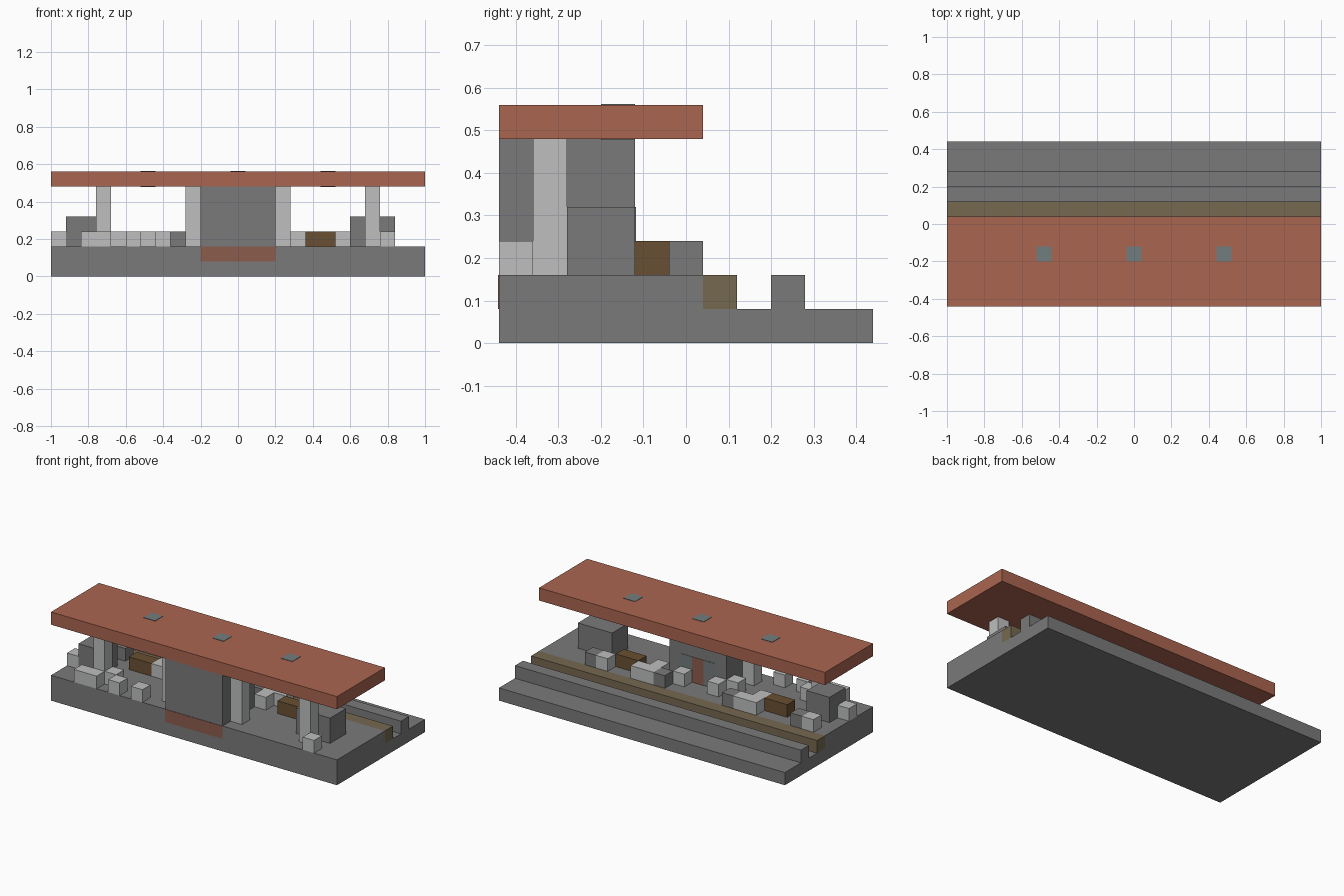
import bpy
import bmesh
from mathutils import Vector

cube = bpy.data.objects.get("Cube")
if cube:
    bpy.data.objects.remove(cube, do_unlink=True)

UNIT = 0.08
ORIGIN = Vector((-1.0, -0.44, 0.0))


def material(name, rgb):
    mat = bpy.data.materials.new(name)
    mat.use_nodes = True
    color = (*rgb, 1.0)
    mat.diffuse_color = color
    mat.node_tree.nodes["Principled BSDF"].inputs["Base Color"].default_value = color
    return mat


STONE = material("stone grey", (0.195, 0.195, 0.195))
PALE = material("pale grey", (0.51, 0.52, 0.515))
TILE = material("terracotta", (0.402, 0.13, 0.078))
EDGE = material("olive edge", (0.18, 0.138, 0.08))
WOOD = material("brown wood", (0.141, 0.08, 0.032))
DOOR = material("dull red", (0.262, 0.107, 0.076))
GLASS = material("blue grey glass", (0.171, 0.205, 0.21))


def finish(name, bm, mat):
    bmesh.ops.recalc_face_normals(bm, faces=bm.faces)
    mesh = bpy.data.meshes.new(name)
    bm.to_mesh(mesh)
    bm.free()
    mesh.materials.append(mat)
    obj = bpy.data.objects.new(name, mesh)
    bpy.context.collection.objects.link(obj)
    return obj


def block(name, mat, start, size=(1, 1, 1)):
    """Box given by its low corner and size in grid cells."""
    bm = bmesh.new()
    bmesh.ops.create_cube(bm, size=1)
    low, size = Vector(start), Vector(size)
    for v in bm.verts:
        v.co = ORIGIN + UNIT * (low + size * 0.5 + v.co * size)
    return finish(name, bm, mat)


# Platform with track bed and rail, extruded along x
bm = bmesh.new()
profile = [(0, 0), (11, 0), (11, 1), (9, 1), (9, 2), (8, 2), (8, 1), (6, 1), (6, 2), (0, 2)]
face = bm.faces.new([bm.verts.new(ORIGIN + UNIT * Vector((0, y, z))) for y, z in profile])
end = bmesh.ops.extrude_face_region(bm, geom=[face])["geom"]
bmesh.ops.translate(bm, vec=(2, 0, 0), verts=[g for g in end if isinstance(g, bmesh.types.BMVert)])
finish("platform", bm, STONE)
block("platform_edge", EDGE, (0, 6, 1), (25, 1, 1))

# Roof with skylights
block("roof", TILE, (0, 0, 6), (25, 6, 1))
for n, x in enumerate((6, 12, 18)):
    block(f"skylight_{n}", GLASS, (x, 3, 5.97), (1, 1, 1.06))

# Central building, front step, back door and windows
block("building", STONE, (10, 0, 2), (5, 4, 4))
block("front_step", DOOR, (10, -0.03, 1), (5, 0.06, 1))
block("back_door", DOOR, (12, 3.97, 2), (1, 0.06, 2))
for n, x in enumerate((11, 13)):
    block(f"back_window_{n}", GLASS, (x, 3.97, 3), (1, 0.06, 1))

# Columns
for n, x in enumerate((3, 9, 15, 21)):
    block(f"column_{n}", PALE, (x, 1, 2), (1, 1, 4))

# Kiosks at both ends
block("right_kiosk", STONE, (1, 2, 2), (2, 2, 2))
block("left_kiosk", STONE, (20, 2, 2), (3, 2, 2))

# Benches
for n, x in enumerate((4, 17)):
    block(f"bench_{n}", WOOD, (x, 4, 2), (2, 1, 1))

# Pale crates: cell x, cell y, length
crates = [(0, 2, 1), (2, 0, 2), (4, 1, 1), (5, 0, 1), (7, 0, 1), (22, 0, 1),
          (6, 4, 1), (9, 3, 1), (10, 4, 1), (13, 4, 1), (15, 4, 1),
          (1, 5, 1), (6, 5, 2), (15, 5, 2), (19, 5, 1)]
for n, (x, y, length) in enumerate(crates):
    block(f"pale_crate_{n}", PALE, (x, y, 2), (length, 1, 1))

# Dark crates along the platform edge
for n, x in enumerate((2, 8, 14, 20)):
    block(f"dark_crate_{n}", STONE, (x, 5, 2))
